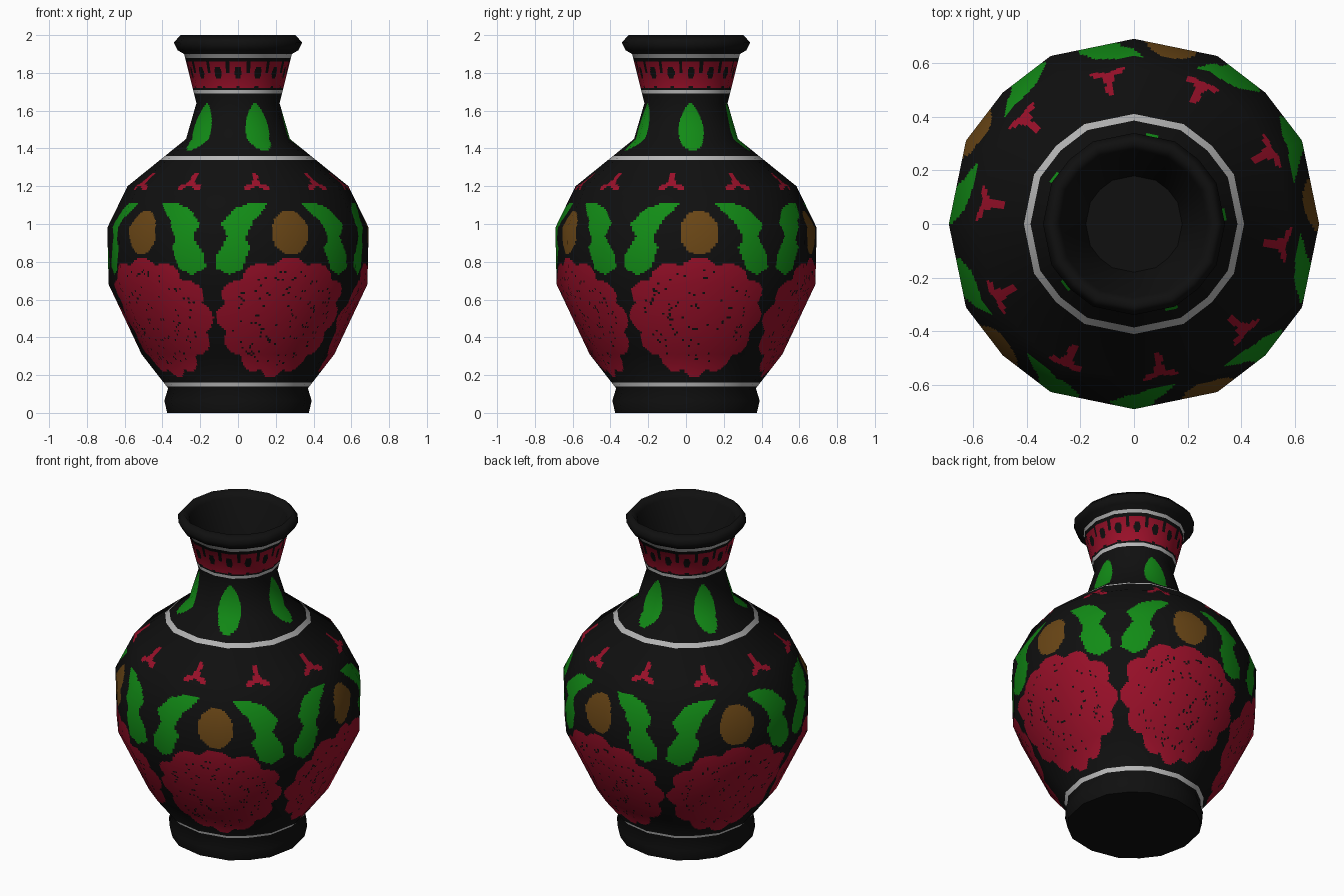
import bpy, math, random
from mathutils import Vector

if "Cube" in bpy.data.objects:
    bpy.data.objects.remove(bpy.data.objects["Cube"])

random.seed(4)

# flat colours
COLOURS = [("black lacquer", (0.005, 0.005, 0.005)), ("white line", (0.48, 0.48, 0.48)),
           ("crimson", (0.32, 0.005, 0.022)), ("leaf green", (0.006, 0.26, 0.008)),
           ("ochre", (0.145, 0.062, 0.008))]
BLACK, WHITE, RED, GREEN, OCHRE = range(5)
mats = []
for name, c in COLOURS:
    m = bpy.data.materials.new(name)
    m.diffuse_color = (*c, 1)
    m.use_nodes = True
    m.node_tree.nodes["Principled BSDF"].inputs["Base Color"].default_value = m.diffuse_color
    mats.append(m)

# outer profile, lip and inner throat (radius, height)
PROFILE = [(0.375, 0), (0.39, 0.065), (0.37, 0.13), (0.51, 0.31), (0.685, 0.68),
           (0.692, 0.98), (0.585, 1.20), (0.275, 1.45), (0.22, 1.64), (0.285, 1.90),
           (0.32, 1.92), (0.34, 1.96), (0.305, 2.0), (0.275, 1.96), (0.18, 1.64)]
PAINTED = range(2, 9)          # profile segments cut finely for the decoration
SUB = 24                       # cuts per flat side

# sixteen slightly uneven sides
corners = []
for q in range(4):
    for a, s in ((0, 1), (26.4, 1.013), (45, 1.003), (63.6, 1.013)):
        t = math.radians(q * 90 + a)
        corners.append(Vector((math.sin(t) * s, -math.cos(t) * s)))
ring = []
for i, a in enumerate(corners):
    b = corners[(i + 1) % 16]
    for k in range(SUB):
        f = k / SUB
        ring.append((a.lerp(b, f), a.normalized().lerp(b.normalized(), f).normalized()))
N = len(ring)

# leaf outline: degrees from the pair's middle, height
LEAF = [(27.5, 1.115), (20, 1.115), (10.6, 1.08), (5, 1.0), (8, .935), (3, .84), (2.2, .77),
        (8.4, .73), (14, .76), (18, .875), (15.6, .92), (19.6, 1.02), (24, 1.065)]


def inside(x, y, poly):
    hit = False
    for i, (x1, y1) in enumerate(poly):
        x0, y0 = poly[i - 1]
        if (y0 > y) != (y1 > y) and x < (x1 - x0) * (y - y0) / (y1 - y0) + x0:
            hit = not hit
    return hit


def wrap(a, step):
    """Signed angle to the nearest repeat."""
    return (a + step / 2) % step - step / 2


def paint(a, z):
    """Colour by azimuth (degrees from the front) and height."""
    if any(abs(z - h) < 0.011 for h in (0.15, 1.35, 1.70, 1.89)):
        return WHITE
    five = wrap(a - 24, 72)
    # large scalloped blossoms
    if 0.18 < z < 0.84:
        u, v = five / 35, (z - 0.505) / 0.315
        rho, phi = math.hypot(u, v), math.atan2(v, u)
        if rho < 0.90 + 0.11 * abs(math.cos(6 * phi)):
            speck = 0.1 < rho < 0.85 and abs(math.sin(rho * 11)) > 0.6
            return BLACK if speck and random.random() < 0.07 else RED
    # round fruits and mirrored leaf pairs
    if 0.72 < z < 1.13:
        if math.hypot(five / 8.7, (z - 0.955) / 0.117) < 1:
            return OCHRE
        if inside(abs(wrap(a + 12.5, 72)), z, LEAF):
            return GREEN
    # small three-petal flowers on the shoulder
    if 1.12 < z < 1.30:
        x, y = math.radians(wrap(a - 10, 36)) * 0.57, (z - 1.215) * 1.25
        rho, phi = math.hypot(x, y), math.atan2(y, x)
        if rho < 0.025 + 0.05 * max(0, math.sin(3 * phi + math.pi)):
            return RED
    # upright leaves on the neck
    if 1.39 < z < 1.64:
        f = (z - 1.39) / 0.25
        if abs(five) < 15 * math.sin(math.pi * f ** 0.85) ** 0.6:
            return GREEN
    # fretted red band
    if 1.72 < z < 1.86:
        b = wrap(a, 24)
        hole = math.hypot(b / 4.2, (z - 1.80) / 0.035) < 1
        notch = abs(wrap(a + 12, 24)) < 2 and z > 1.80
        foot = abs(b) < 2.5 and z < 1.735
        return BLACK if hole or notch or foot else RED
    return BLACK


# profile normals, then rows of (radius, height, normal)
segn = [Vector((b[1] - a[1], a[0] - b[0])).normalized() for a, b in zip(PROFILE, PROFILE[1:])]
norm = [(segn[max(i - 1, 0)] + segn[min(i, len(segn) - 1)]).normalized() for i in range(len(PROFILE))]
rows = []
for i in range(len(PROFILE) - 1):
    p, q = Vector(PROFILE[i]), Vector(PROFILE[i + 1])
    n = round((q.y - p.y) / 0.01) if i in PAINTED else 1
    for k in range(n):
        rows.append((p.lerp(q, k / n), norm[i].lerp(norm[i + 1], k / n).normalized()))
rows.append((Vector(PROFILE[-1]), norm[-1]))

# vase body
verts, normals, faces, index = [], [], [], []
for p, n in rows:
    for c, d in ring:
        verts.append((c.x * p.x, c.y * p.x, p.y))
        normals.append((d.x * n.x, d.y * n.x, n.y))
azimuth = []
for j in range(N):
    m = ring[j][0] + ring[(j + 1) % N][0]
    azimuth.append(math.degrees(math.atan2(m.x, -m.y)))
lip = max(range(len(rows)), key=lambda i: rows[i][0].y)
for i in range(len(rows) - 1):
    z = (rows[i][0].y + rows[i + 1][0].y) / 2
    for j in range(N):
        k = (j + 1) % N
        faces.append((i * N + j, i * N + k, (i + 1) * N + k, (i + 1) * N + j))
        index.append(paint(azimuth[j], z) if i < lip and 0.13 < z < 1.90 else BLACK)
me = bpy.data.meshes.new("vase_body")
me.from_pydata(verts, [], faces)
for m in mats:
    me.materials.append(m)
me.polygons.foreach_set("material_index", index)
me.polygons.foreach_set("use_smooth", [True] * len(faces))
me.update()
me.normals_split_custom_set_from_vertices(normals)
bpy.context.collection.objects.link(bpy.data.objects.new("vase_body", me))


def disc(name, r, z, up):
    pts = [(c.x * r, c.y * r, z) for c in corners]
    d = bpy.data.meshes.new(name)
    d.from_pydata(pts, [], [tuple(range(16)) if up else tuple(reversed(range(16)))])
    d.materials.append(mats[BLACK])
    bpy.context.collection.objects.link(bpy.data.objects.new(name, d))


# underside of the foot and floor of the throat
disc("foot_underside", 0.375, 0.0, False)
disc("throat_floor", 0.18, 1.64, True)
